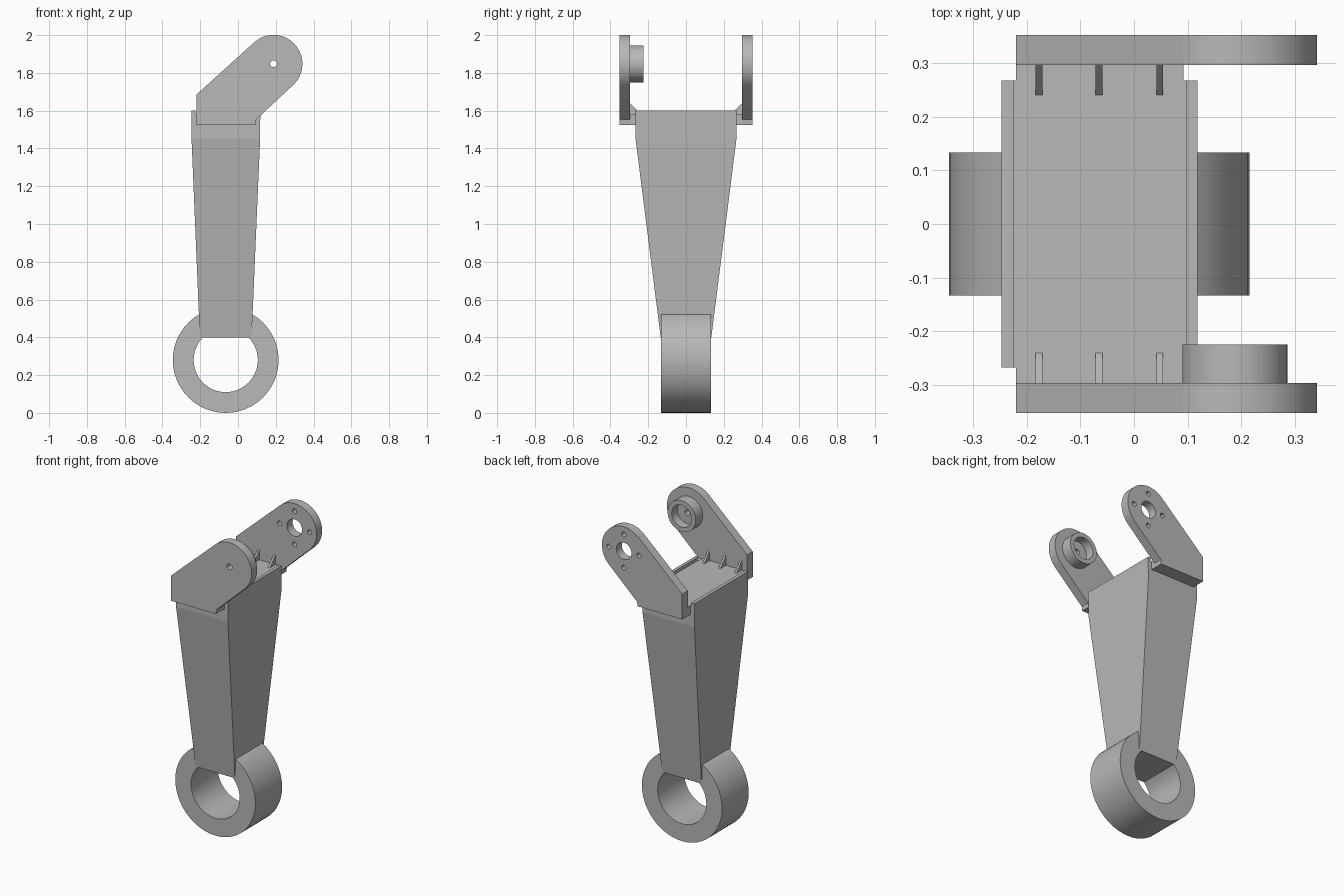
import bpy, bmesh
from math import sin, cos, pi, radians

cube = bpy.data.objects.get("Cube")
if cube:
    bpy.data.objects.remove(cube, do_unlink=True)

grey = bpy.data.materials.new("plain grey")
grey.use_nodes = True
grey.diffuse_color = (0.48, 0.48, 0.48, 1)
grey.node_tree.nodes["Principled BSDF"].inputs["Base Color"].default_value = (0.48, 0.48, 0.48, 1)


def loft(name, rings):
    """Solid through a list of matching closed point rings."""
    bm = bmesh.new()
    loops = [[bm.verts.new(p) for p in ring] for ring in rings]
    n = len(loops[0])
    bm.faces.new(loops[0])
    bm.faces.new(loops[-1])
    for a, b in zip(loops, loops[1:]):
        for i in range(n):
            j = (i + 1) % n
            bm.faces.new((a[i], a[j], b[j], b[i]))
    bmesh.ops.recalc_face_normals(bm, faces=bm.faces)
    mesh = bpy.data.meshes.new(name)
    bm.to_mesh(mesh)
    bm.free()
    mesh.materials.append(grey)
    obj = bpy.data.objects.new(name, mesh)
    bpy.context.collection.objects.link(obj)
    return obj


def prism(name, outline, y0, y1):
    return loft(name, [[(x, y, z) for x, z in outline] for y in (y0, y1)])


def arc(x, z, r, start=0, end=360, n=48):
    steps = n if end - start == 360 else n - 1
    return [(x + r * cos(radians(start + (end - start) * i / steps)),
             z + r * sin(radians(start + (end - start) * i / steps))) for i in range(n)]


def activate(obj):
    bpy.ops.object.select_all(action='DESELECT')
    obj.select_set(True)
    bpy.context.view_layer.objects.active = obj


def drill(obj, x, z, r, y0=-1, y1=1, n=32):
    cutter = prism("cutter", arc(x, z, r, n=n), y0, y1)
    mod = obj.modifiers.new("hole", 'BOOLEAN')
    mod.operation = 'DIFFERENCE'
    mod.solver = 'EXACT'
    mod.object = cutter
    activate(obj)
    bpy.ops.object.modifier_apply(modifier=mod.name)
    bpy.data.objects.remove(cutter, do_unlink=True)


def smooth(obj):
    activate(obj)
    bpy.ops.object.shade_smooth_by_angle(angle=radians(30))


# Bottom bearing ring
ring = prism("bearing_ring", arc(-0.065, 0.28, 0.28), -0.133, 0.133)
drill(ring, -0.065, 0.28, 0.17, n=48)
smooth(ring)

# Tapered column
FLOOR = 1.58
sections = [(0.4, -0.202, 0.072, 0.134), (1.45, -0.246, 0.117, 0.267), (FLOOR, -0.247, 0.118, 0.267)]
loft("column", [[(x0, -w, z), (x1, -w, z), (x1, w, z), (x0, w, z)] for z, x0, x1, w in sections])

# Raised lips along the two sides of the column top
for name, x0, x1 in (("right_lip", -0.247, -0.225), ("left_lip", 0.098, 0.118)):
    prism(name, [(x0, FLOOR), (x1, FLOOR), (x1, 1.6), (x0, 1.6)], -0.267, 0.267)

# Fork arms with feet and gussets
PX, PZ = 0.188, 1.848
arm_outline = [(-0.22, 1.525), (0.092, 1.525), (0.095, 1.552)]
arm_outline += arc(PX, PZ, 0.153, -47, 132, 32) + [(-0.22, 1.685)]
foot_outline = [(-0.22, 1.525), (0.092, 1.525), (0.092, FLOOR), (-0.22, FLOOR)]
arms = {}
for side, s in (("front", -1), ("back", 1)):
    arms[side] = prism(side + "_arm", arm_outline, s * 0.296, s * 0.352)
    prism(side + "_foot", foot_outline, s * 0.26, s * 0.296)
    for i, x in enumerate((-0.177, -0.065, 0.048)):
        profile = [(s * 0.296, FLOOR), (s * 0.24, FLOOR), (s * 0.296, 1.64)]
        loft(f"{side}_gusset_{i + 1}", [[(x + d, y, z) for y, z in profile] for d in (-0.0065, 0.0065)])

# Hollow pivot boss on the inside of the front arm
boss = prism("pivot_boss", arc(PX, PZ, 0.098), -0.296, -0.225)
drill(boss, PX, PZ, 0.07, y0=-0.282)
for part in (boss, arms["front"]):
    drill(part, PX, PZ, 0.018, n=20)

# Centre hole and four screw holes in the back arm
drill(arms["back"], PX, PZ, 0.053)
for i in range(4):
    drill(arms["back"], PX + 0.105 * cos(i * pi / 2), PZ + 0.105 * sin(i * pi / 2), 0.015, n=16)

for part in (boss, *arms.values()):
    smooth(part)
